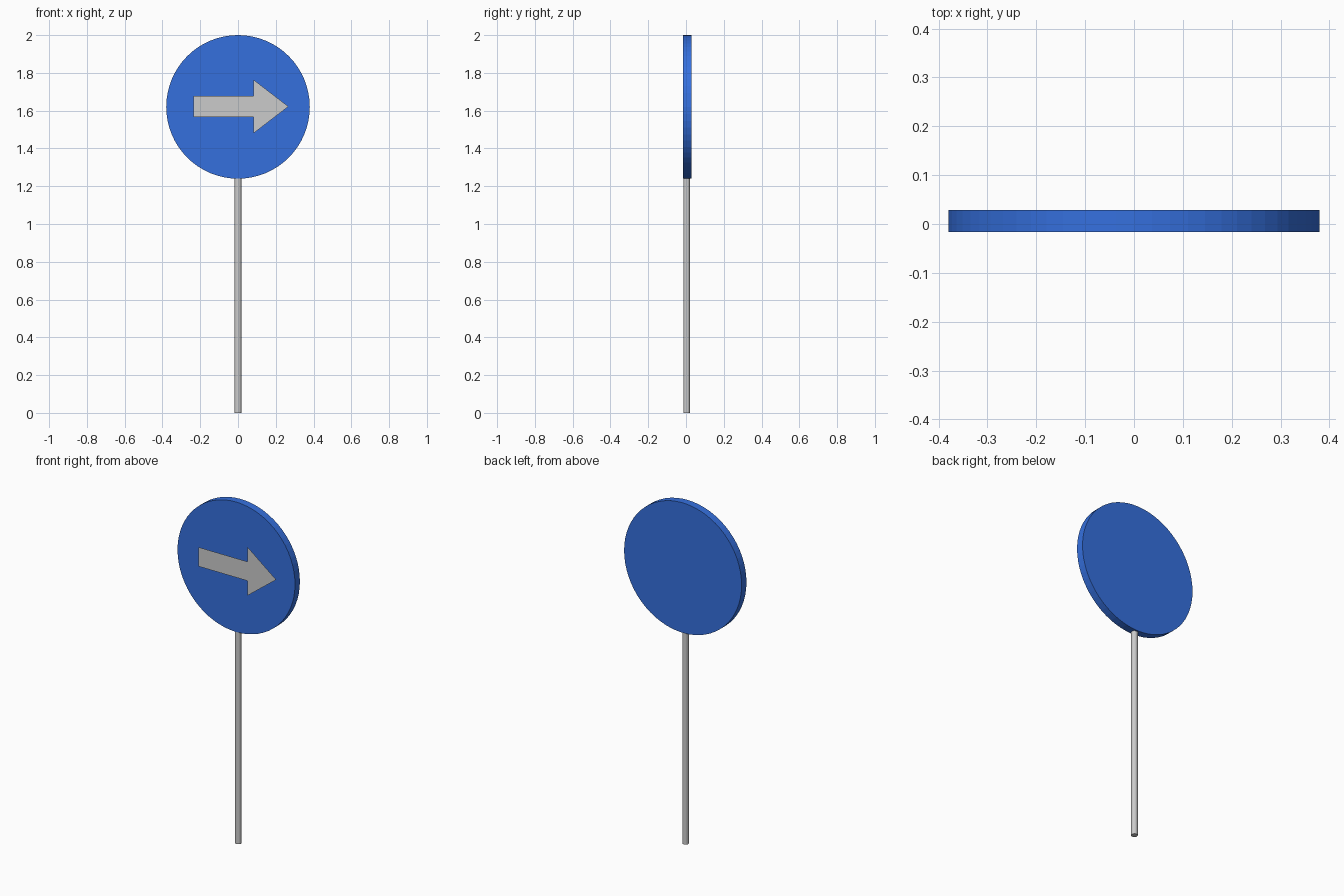
import bpy, bmesh
from mathutils import Matrix

if "Cube" in bpy.data.objects:
    bpy.data.objects.remove(bpy.data.objects["Cube"])

CENTER_Z = 1.62


def cylinder(name, radius, depth, sides, matrix):
    bm = bmesh.new()
    bmesh.ops.create_cone(bm, cap_ends=True, segments=sides, radius1=radius,
                          radius2=radius, depth=depth, matrix=matrix)
    mesh = bpy.data.meshes.new(name)
    bm.to_mesh(mesh)
    bm.free()
    obj = bpy.data.objects.new(name, mesh)
    bpy.context.collection.objects.link(obj)
    return obj


# Round blue sign plate, standing upright
plate = cylinder("sign_plate", 0.38, 0.045, 64,
                 Matrix.Translation((0, 0.0065, CENTER_Z)) @ Matrix.Rotation(1.5707963, 4, 'X'))
blue = bpy.data.materials.new("sign_blue")
blue.diffuse_color = (0.036, 0.162, 0.73, 1)
blue.use_nodes = True
blue.node_tree.nodes["Principled BSDF"].inputs["Base Color"].default_value = blue.diffuse_color
plate.data.materials.append(blue)

# Post, ending just inside the plate
POST_TOP = 1.25
cylinder("post", 0.018, POST_TOP, 16, Matrix.Translation((0, 0.0035, POST_TOP / 2)))

# Flat arrow sheet just in front of the plate: upper outline mirrored below
upper = [(-0.235, 0.056), (0.082, 0.056), (0.082, 0.142)]
outline = [(x, -z) for x, z in upper] + [(0.267, 0)] + upper[::-1]
mesh = bpy.data.meshes.new("arrow")
mesh.from_pydata([(x, -0.029, CENTER_Z + 0.002 + z) for x, z in outline], [],
                 [range(len(outline))])
bpy.context.collection.objects.link(bpy.data.objects.new("arrow", mesh))
